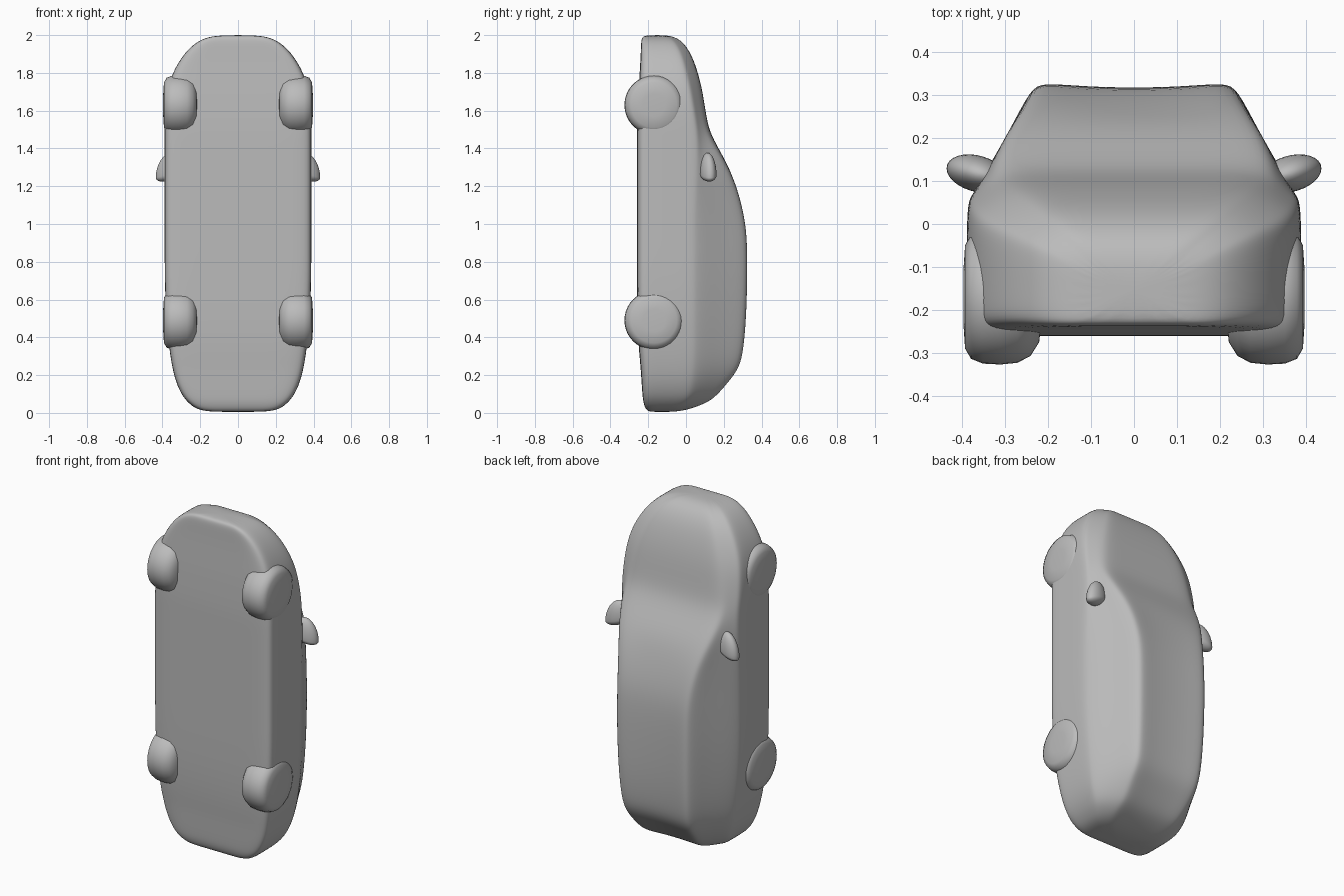
import bpy, bmesh, math
from mathutils import Vector

if "Cube" in bpy.data.objects:
    bpy.data.objects.remove(bpy.data.objects["Cube"], do_unlink=True)

grey = bpy.data.materials.new("plain_grey")
grey.use_nodes = True
colour = (0.50, 0.50, 0.50, 1)
grey.diffuse_color = colour
bsdf = grey.node_tree.nodes["Principled BSDF"]
bsdf.inputs["Base Color"].default_value = colour
bsdf.inputs["Roughness"].default_value = 0.8


def finish(name, bm, levels=0):
    bmesh.ops.recalc_face_normals(bm, faces=bm.faces)
    mesh = bpy.data.meshes.new(name)
    bm.to_mesh(mesh)
    bm.free()
    for p in mesh.polygons:
        p.use_smooth = True
    mesh.materials.append(grey)
    ob = bpy.data.objects.new(name, mesh)
    bpy.context.collection.objects.link(ob)
    if levels:
        mod = ob.modifiers.new("smooth", 'SUBSURF')
        mod.levels = mod.render_levels = levels
    return ob


def loft(bm, rings):
    loops = [[bm.verts.new(p) for p in r] for r in rings]
    for a, b in zip(loops, loops[1:]):
        n = len(a)
        for i in range(n):
            bm.faces.new((a[i], a[(i + 1) % n], b[(i + 1) % n], b[i]))
    bm.faces.new(loops[0])
    bm.faces.new(loops[-1])


# Car body, standing on its tail: z, half width, floor y, belt y, roof y, roof half width
STATIONS = [
    (0.005, 0.11, -0.185, -0.11, -0.08, 0.09),
    (0.012, 0.21, -0.21, -0.06, 0.00, 0.17),
    (0.05, 0.26, -0.225, -0.01, 0.11, 0.19),
    (0.09, 0.295, -0.23, 0.02, 0.165, 0.20),
    (0.16, 0.328, -0.235, 0.035, 0.225, 0.215),
    (0.24, 0.348, -0.24, 0.045, 0.288, 0.22),
    (0.34, 0.364, -0.25, 0.05, 0.308, 0.23),
    (0.50, 0.38, -0.258, 0.05, 0.322, 0.235),
    (0.70, 0.388, -0.26, 0.05, 0.328, 0.24),
    (0.90, 0.388, -0.26, 0.05, 0.328, 0.24),
    (1.03, 0.388, -0.26, 0.05, 0.315, 0.245),
    (1.18, 0.388, -0.26, 0.055, 0.278, 0.265),
    (1.30, 0.388, -0.26, 0.06, 0.228, 0.295),
    (1.40, 0.388, -0.26, 0.06, 0.172, 0.315),
    (1.49, 0.388, -0.26, 0.055, 0.124, 0.315),
    (1.58, 0.388, -0.257, 0.04, 0.106, 0.31),
    (1.70, 0.378, -0.252, 0.02, 0.088, 0.29),
    (1.80, 0.347, -0.245, -0.005, 0.064, 0.26),
    (1.89, 0.295, -0.24, -0.03, 0.032, 0.22),
    (1.95, 0.238, -0.238, -0.06, -0.005, 0.18),
    (1.985, 0.18, -0.235, -0.09, -0.045, 0.13),
    (2.0, 0.10, -0.22, -0.13, -0.10, 0.08),
]


def section(z, w, yb, belt, top, rw):
    h = top - yb
    c = min(0.02, 0.1 * h)
    dip = 0.012 if rw < 0.3 and z < 1.3 else 0.0
    half = [
        (0.5 * w, yb), (0.9 * w, yb), (0.99 * w, yb + c), (w, yb + 3 * c),
        (w, (yb + belt) / 2), (w, belt - c), (0.975 * w, belt + 0.3 * c),
        (0.93 * w, belt + 0.12 * (top - belt) + 0.5 * c),
        (0.4 * w * 0.93 + 0.6 * rw, belt + 0.6 * (top - belt)),
        (rw, top - 0.7 * c), (0.88 * rw, top), (0.5 * rw, top - 0.7 * dip),
    ]
    right = [(x, y, z) for x, y in half]
    left = [(-x, y, z) for x, y in reversed(half)]
    return [(0, yb, z)] + right + [(0, top - dip, z)] + left


bm = bmesh.new()
loft(bm, [section(*s) for s in STATIONS])
finish("car_body", bm, 2)

# Wheels: rounded drums turned about the x axis (offset across, radius)
TYRE = [(0.215, 0.06), (0.22, 0.105), (0.24, 0.137), (0.27, 0.153), (0.31, 0.157),
        (0.35, 0.155), (0.378, 0.144), (0.392, 0.12), (0.396, 0.06)]
for side, sname in ((1, "left"), (-1, "right")):
    for z, ename in ((1.63, "front"), (0.49, "rear")):
        bm = bmesh.new()
        loft(bm, [[(side * x, -0.169 + r * math.cos(a), z + r * math.sin(a))
                   for a in (math.tau * i / 40 for i in range(40))] for x, r in TYRE])
        finish(f"{ename}_{sname}_wheel", bm)

    # Wing mirror: egg shape, blunt towards the tail and tapered towards the nose
    bm = bmesh.new()
    bmesh.ops.create_uvsphere(bm, u_segments=28, v_segments=18, radius=1)
    for v in bm.verts:
        p = v.co.copy()
        depth = 0.11 if p.z > 0 else 0.035
        v.co = Vector((side * (0.365 + 0.07 * p.x),
                       0.117 + 0.043 * p.y + 0.012 * p.x,
                       1.265 + depth * p.z - 0.02 * p.x))
    finish(f"{sname}_wing_mirror", bm)
